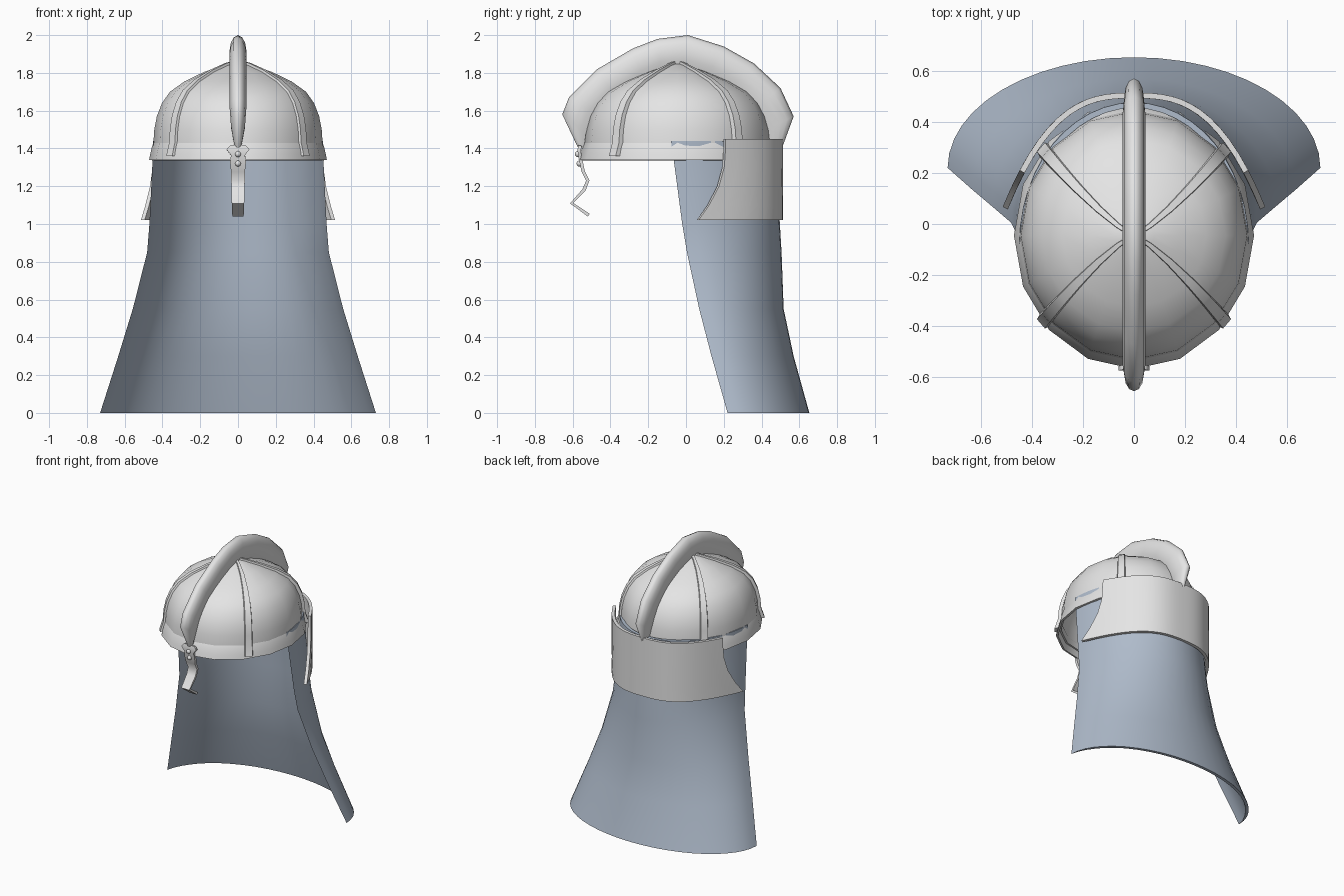
import bpy, bmesh
from math import sin, cos, pi, radians
from mathutils import Vector

if "Cube" in bpy.data.objects:
    bpy.data.objects.remove(bpy.data.objects["Cube"], do_unlink=True)


def material(name, colour):
    mat = bpy.data.materials.new(name)
    mat.use_nodes = True
    mat.diffuse_color = (*colour, 1)
    mat.node_tree.nodes["Principled BSDF"].inputs["Base Color"].default_value = (*colour, 1)
    return mat


steel = material("pale_steel", (0.78, 0.78, 0.78))
cloth = material("blue_grey_cloth", (0.43, 0.50, 0.60))


def finish(bm, name, mat, thickness=0, offset=0, angle=45):
    """Turn a bmesh into a smooth shaded object, thickened if asked."""
    bmesh.ops.remove_doubles(bm, verts=bm.verts, dist=0.0005)
    bmesh.ops.recalc_face_normals(bm, faces=bm.faces)
    mesh = bpy.data.meshes.new(name)
    bm.to_mesh(mesh)
    bm.free()
    mesh.materials.append(mat)
    ob = bpy.data.objects.new(name, mesh)
    bpy.context.collection.objects.link(ob)
    bpy.ops.object.select_all(action="DESELECT")
    ob.select_set(True)
    bpy.context.view_layer.objects.active = ob
    if thickness:
        mod = ob.modifiers.new("thickness", "SOLIDIFY")
        mod.thickness = thickness
        mod.offset = offset
        bpy.ops.object.modifier_apply(modifier=mod.name)
    bpy.ops.object.shade_smooth_by_angle(angle=radians(angle))


def loft(rows, closed=True, caps=False):
    """Skin a list of point rows with quads."""
    bm = bmesh.new()
    grid = [[bm.verts.new(p) for p in row] for row in rows]
    n = len(rows[0])
    for a, b in zip(grid, grid[1:]):
        for i in range(n if closed else n - 1):
            j = (i + 1) % n
            bm.faces.new((a[i], a[j], b[j], b[i]))
    if caps:
        bm.faces.new(grid[0])
        bm.faces.new(grid[-1])
    return bm


# Dome: an oval shell, narrowing faster along its length
def dome_point(scale, angle, z):
    return Vector((0.45 * scale * cos(angle), -0.045 + 0.495 * scale ** 1.25 * sin(angle), z))


def dome_ring(z, scale):
    return [dome_point(scale, i * pi / 8, z) for i in range(16)]


profile = [(1.38, 1), (1.43, 0.995), (1.5, 0.985), (1.57, 0.955), (1.64, 0.895), (1.7, 0.8),
           (1.755, 0.63), (1.805, 0.4), (1.84, 0.18), (1.855, 0)]
finish(loft([dome_ring(z, s) for z, s in profile]), "dome", steel, 0.012, -1)

# Flared band around the rim
band = [(1.34, 1.045), (1.37, 1.033), (1.41, 1.012), (1.43, 0.995)]
finish(loft([dome_ring(z, s) for z, s in band]), "rim_band", steel, 0.015, -1)

# Four tapering ribs over the dome, running down onto the band
angle = radians(40.5)
for side, sx in (("left", 1), ("right", -1)):
    for end, sy in (("back", 1), ("front", -1)):
        rows = []
        for z, s in [(1.36, 1.04)] + profile[1:]:
            s = max(s, 0.04)
            p = dome_point(s, angle, z)
            out = (p - Vector((0, -0.045, 1.4))).normalized()
            across = Vector((-sin(angle), cos(angle), 0)) * (0.007 + 0.024 * s)
            row = [p - out * 0.015 - across, p + out * 0.012 - across * 0.75,
                   p + out * 0.012 + across * 0.75, p - out * 0.015 + across]
            rows.append([(v.x * sx, (v.y + 0.045) * sy - 0.045, v.z) for v in row])
        finish(loft(rows, caps=True), f"rib_{end}_{side}", steel, angle=35)

# Crest: outer y, z, inner y, z, half width
crest = [(-.57, 1.4, -.54, 1.4, .016), (-.655, 1.58, -.53, 1.48, .038),
         (-.62, 1.67, -.48, 1.58, .045), (-.47, 1.82, -.38, 1.68, .045),
         (-.28, 1.93, -.23, 1.77, .045), (-.15, 1.98, -.13, 1.82, .045),
         (.01, 2, -.02, 1.83, .045), (.2, 1.94, .12, 1.8, .045),
         (.36, 1.85, .25, 1.73, .045), (.5, 1.72, .36, 1.62, .045),
         (.57, 1.57, .43, 1.5, .038), (.515, 1.42, .44, 1.42, .016)]
half = [(0, 0.65), (0.25, 0.95), (0.5, 1), (0.75, 0.85), (0.93, 0.5)]
section = half + [(1, 0)] + [(u, -w) for u, w in reversed(half)]
rows = []
for yo, zo, yi, zi, width in crest:
    rows.append([(w * width, yi + (yo - yi) * u, zi + (zo - zi) * u) for u, w in section])
finish(loft(rows, caps=True), "crest", steel, angle=55)

# Nose guard: a bent strip, y, z, half width
strip = [(-.56, 1.415, .04), (-.565, 1.395, .06), (-.563, 1.365, .037), (-.555, 1.33, .042),
         (-.545, 1.28, .037), (-.52, 1.23, .036), (-.54, 1.18, .035), (-.605, 1.11, .033),
         (-.515, 1.047, .03)]
finish(loft([[(-w, y, z), (w, y, z)] for y, z, w in strip], closed=False),
       "nose_guard", steel, 0.018, angle=85)

# Rivets on the nose guard
for label, y, z in (("upper", -0.573, 1.37), ("lower", -0.564, 1.32)):
    bm = bmesh.new()
    bmesh.ops.create_uvsphere(bm, u_segments=10, v_segments=6, radius=0.016)
    bmesh.ops.translate(bm, verts=bm.verts, vec=(0, y, z))
    finish(bm, f"rivet_{label}", steel)

# Neck guard: plate with flaring ends, its front edge sweeping forward at the bottom
edge = [(1.45, 0.205), (1.38, 0.203), (1.3, 0.197), (1.2, 0.17), (1.1, 0.118), (1.02, 0.062)]
rows = []
for z, y_end in edge:
    reach = ((0.503 - y_end) / 3) ** (1 / 2.8)
    spread = [reach * (i / 12 - 1) for i in range(25)]
    rows.append([(x, 0.503 - 3 * abs(x) ** 2.8, z) for x in spread])
finish(loft(rows, closed=False), "neck_guard", steel, 0.022)

# Neck cloth, pinched thin at both side edges: z, half width, front y, back y
drape = [(1.44, .449, -.08, .476), (1.34, .452, -.065, .48), (1, .469, -.02, .497),
         (.85, .481, .005, .506), (.55, .557, .07, .517), (.3, .634, .135, .57),
         (0, .73, .22, .653)]
turns = [pi * (i / 24 - 0.5) for i in range(25)]
rows = []
for z, width, front, back in drape:
    outer = [(width * sin(t), front + (back - front) * cos(t), z) for t in turns]
    inner = []
    for t in reversed(turns):
        thick = 0.022 * min(1, 3 * cos(t))
        inner.append(((width - thick) * sin(t), front + (back - front - thick) * cos(t), z))
    rows.append(outer + inner)
finish(loft(rows, caps=True), "neck_cloth", cloth)
